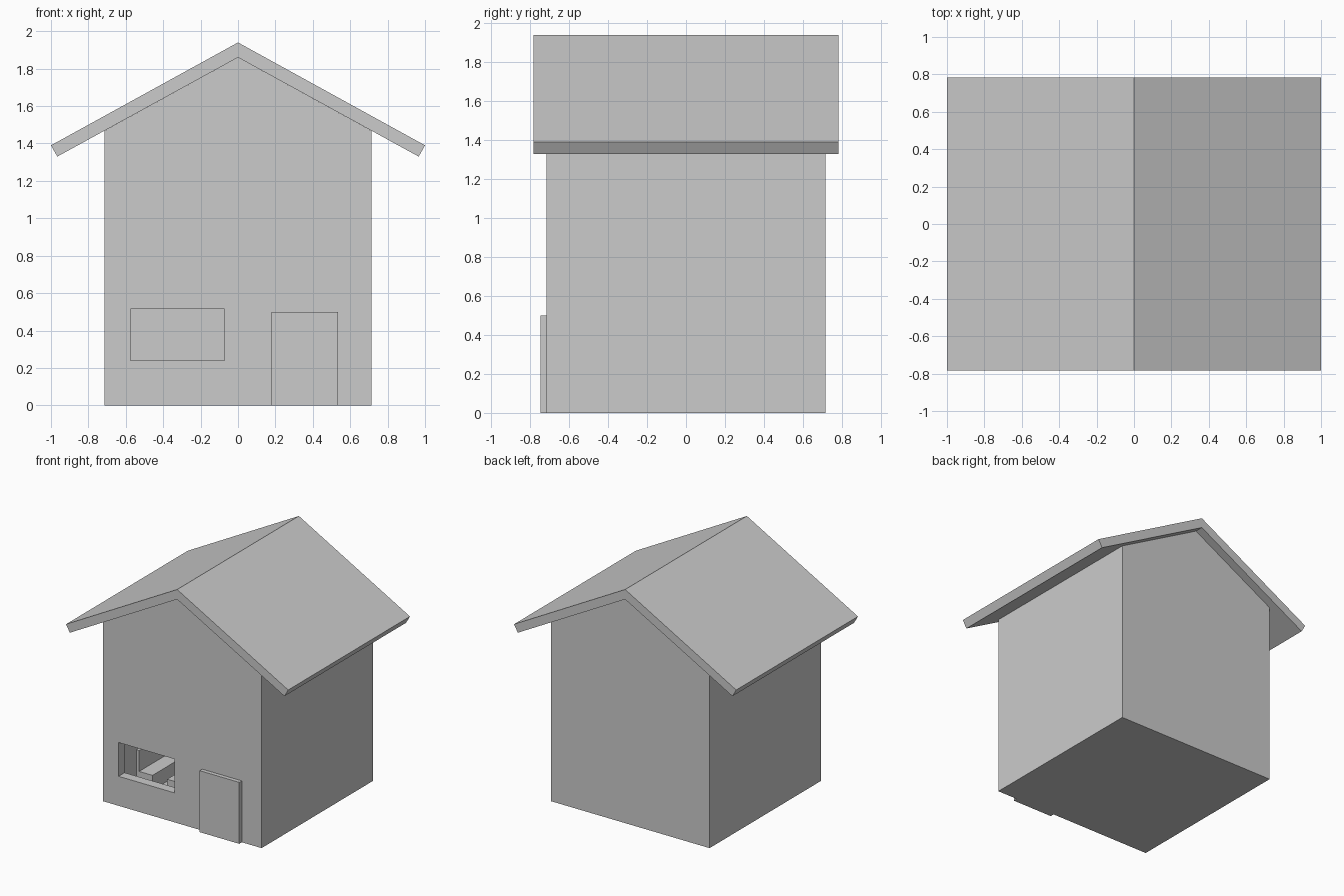
import bpy, bmesh

if "Cube" in bpy.data.objects:
    bpy.data.objects.remove(bpy.data.objects["Cube"])


def prism(name, profile, y0, y1):
    """Extrude an (x, z) outline along y."""
    bm = bmesh.new()
    face = bm.faces.new([bm.verts.new((x, y0, z)) for x, z in profile])
    ext = bmesh.ops.extrude_face_region(bm, geom=[face])
    for v in ext["geom"]:
        if isinstance(v, bmesh.types.BMVert):
            v.co.y = y1
    bmesh.ops.recalc_face_normals(bm, faces=bm.faces)
    mesh = bpy.data.meshes.new(name)
    bm.to_mesh(mesh)
    bm.free()
    obj = bpy.data.objects.new(name, mesh)
    bpy.context.collection.objects.link(obj)
    return obj


def box(name, x0, x1, y0, y1, z0, z1):
    return prism(name, [(x0, z0), (x1, z0), (x1, z1), (x0, z1)], y0, y1)


def gable(half, floor, peak):
    eave = peak - 0.549 * half
    return [(-half, floor), (half, floor), (half, eave), (0, peak), (-half, eave)]


def cut(obj, cutter):
    cutter.hide_render = True
    cutter.hide_set(True)
    mod = obj.modifiers.new(cutter.name, 'BOOLEAN')
    mod.operation = 'DIFFERENCE'
    mod.solver = 'EXACT'
    mod.object = cutter


# Hollow gabled walls with a window opening in the front
walls = prism("walls", gable(0.713, 0, 1.86), -0.715, 0.715)
cut(walls, prism("room_cutter", gable(0.635, 0.03, 1.77), -0.637, 0.637))
cut(walls, box("window_cutter", -0.575, -0.072, -0.8, -0.6, 0.24, 0.515))

# Overhanging roof
prism("roof", [(-1, 1.39), (-0.966, 1.33), (0, 1.86), (0.966, 1.33),
               (1, 1.39), (0, 1.94)], -0.783, 0.783)

# Front door
box("door", 0.178, 0.535, -0.748, -0.71, 0, 0.5)

# Furniture seen through the window: bench on the left wall and a low table
box("bench_seat", -0.635, -0.49, -0.40, 0.35, 0.03, 0.15)
box("bench_back", -0.635, -0.61, -0.40, 0.35, 0.15, 0.32)
box("low_table", -0.40, -0.12, -0.34, 0.05, 0.03, 0.12)
